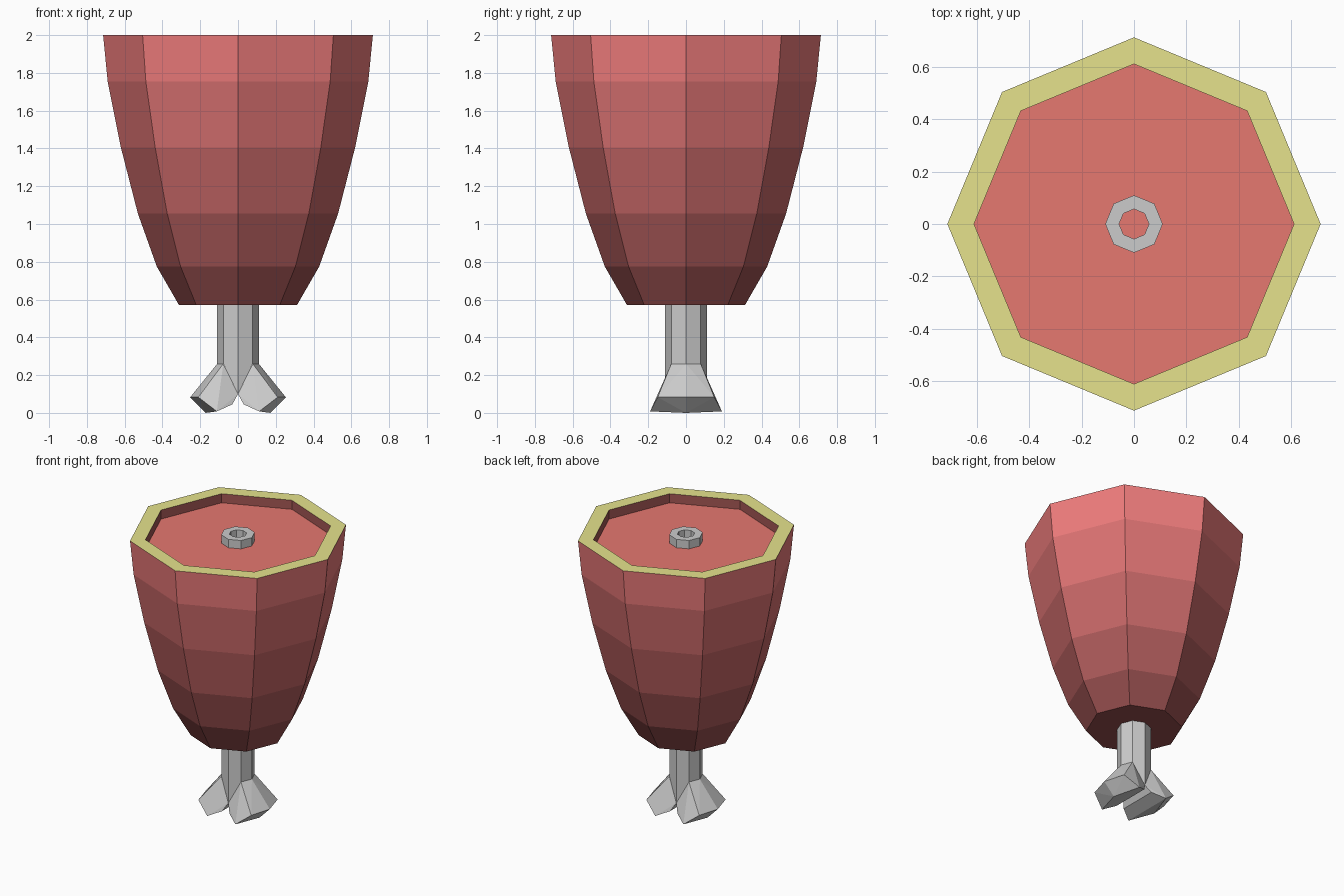
import bpy, bmesh
from math import cos, sin, pi

if "Cube" in bpy.data.objects:
    bpy.data.objects.remove(bpy.data.objects["Cube"])

SIDES = 8


def linear(c):
    return c / 12.92 if c <= 0.04045 else ((c + 0.055) / 1.055) ** 2.4


def material(name, srgb):
    m = bpy.data.materials.new(name)
    m.diffuse_color = (*[linear(c) for c in srgb], 1)
    m.use_nodes = True
    m.node_tree.nodes["Principled BSDF"].inputs["Base Color"].default_value = m.diffuse_color
    return m


def finish(name, bm, mats=(), recalc=False):
    if recalc:
        bmesh.ops.recalc_face_normals(bm, faces=bm.faces[:])
    me = bpy.data.meshes.new(name)
    bm.to_mesh(me)
    bm.free()
    ob = bpy.data.objects.new(name, me)
    bpy.context.collection.objects.link(ob)
    for m in mats:
        me.materials.append(m)
    return ob


def ring(bm, r, z):
    return [bm.verts.new((r * cos(2 * pi * i / SIDES), r * sin(2 * pi * i / SIDES), z))
            for i in range(SIDES)]


def revolve(bm, profile):
    # one material slot per band; profile runs upward on the outside
    rings = [ring(bm, r, z) for r, z in profile]
    for k, (a, b) in enumerate(zip(rings, rings[1:])):
        for i in range(SIDES):
            j = (i + 1) % SIDES
            bm.faces.new((a[i], a[j], b[j], b[i])).material_index = k
    return rings


# Skin bands darken from the top down to the bone
skin = [material(f"skin_band_{i}", (t, t * 0.52, t * 0.52))
        for i, t in enumerate((0.59, 0.68, 0.78, 0.87, 0.94))]
flesh = material("flesh_red", (0.90, 0.47, 0.44))
wall = material("wall_dark_red", (0.64, 0.34, 0.33))
fat = material("fat_yellow", (0.90, 0.89, 0.55))

TOP, FLOOR, RIM_R, INNER_R = 2.0, 1.935, 0.714, 0.612

# Tapered meat body, closed underneath
bm = bmesh.new()
rings = revolve(bm, [(0.313, 0.572), (0.43, 0.775), (0.53, 1.055), (0.62, 1.405),
                     (0.69, 1.755), (RIM_R, TOP)])
bm.faces.new(rings[0][::-1])
finish("meat_body", bm, skin)

# Flat fat rim
bm = bmesh.new()
revolve(bm, [(RIM_R, TOP), (INNER_R, TOP)])
finish("fat_rim", bm, [fat])

# Recessed cut surface with its short dark wall
bm = bmesh.new()
rings = revolve(bm, [(INNER_R, TOP), (INNER_R, FLOOR)])
bm.faces.new(rings[-1]).material_index = 1
finish("cut_surface", bm, [wall, flesh])

# Bone shaft: hollow at the top, notched between the knuckles at the bottom
bm = bmesh.new()
rings = revolve(bm, [(0.11, 0.26), (0.11, 1.995), (0.057, 1.995), (0.057, FLOOR - 0.005)])
for f in bm.faces:
    f.material_index = 0
for v in rings[0]:
    if abs(v.co.x) < 0.01:
        v.co.z = 0.10
finish("bone_shaft", bm)

# Two splayed knuckles at the foot of the bone: (x, half width in y, z)
knuckle = [(0, 0.11, 0.10), (0.078, 0.078, 0.26), (0.11, 0, 0.26),
           (0.21, 0.15, 0.083), (0.253, 0, 0.083),
           (0.112, 0.19, 0.008), (0.172, 0, 0.0), (0.03, 0.14, 0.045)]
for side, name in ((-1, "left_knuckle"), (1, "right_knuckle")):
    bm = bmesh.new()
    for x, y, z in knuckle:
        for s in ((-1, 1) if y else (1,)):
            bm.verts.new((side * x, s * y, z))
    bmesh.ops.convex_hull(bm, input=bm.verts[:])
    bmesh.ops.dissolve_limit(bm, angle_limit=0.05, verts=bm.verts[:], edges=bm.edges[:])
    finish(name, bm, recalc=True)
